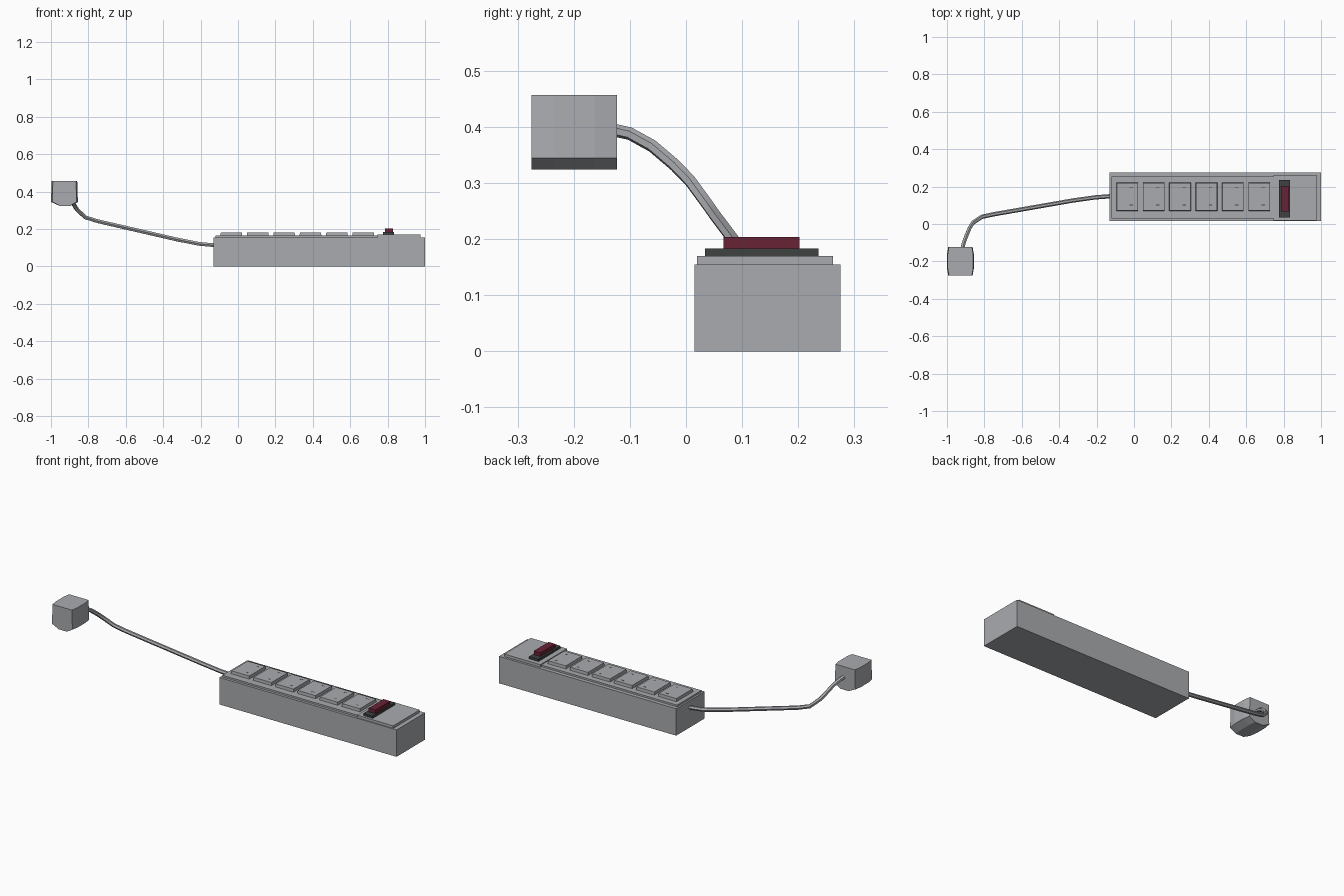
import bpy
import bmesh

if "Cube" in bpy.data.objects:
    bpy.data.objects.remove(bpy.data.objects["Cube"])


def material(name, rgb):
    m = bpy.data.materials.new(name)
    m.diffuse_color = (*rgb, 1)
    m.use_nodes = True
    m.node_tree.nodes["Principled BSDF"].inputs["Base Color"].default_value = m.diffuse_color
    return m


GREY = material("light_grey", (0.40, 0.41, 0.43))
DARK = material("dark_grey", (0.05, 0.055, 0.055))
RED = material("dark_red", (0.14, 0.016, 0.035))


def finish(name, bm, mat):
    bmesh.ops.recalc_face_normals(bm, faces=bm.faces)
    me = bpy.data.meshes.new(name)
    bm.to_mesh(me)
    bm.free()
    me.materials.append(mat)
    ob = bpy.data.objects.new(name, me)
    bpy.context.collection.objects.link(ob)
    return ob


def box(name, x, y, z, mat, taper=0.0):
    """Box from (min, max) ranges; taper pulls the top edges inward."""
    bm = bmesh.new()
    bmesh.ops.create_cube(bm, size=1)
    for v in bm.verts:
        top = v.co.z > 0
        t = taper if top else 0
        v.co = (x[1] - t if v.co.x > 0 else x[0] + t,
                y[1] - t if v.co.y > 0 else y[0] + t,
                z[1] if top else z[0])
    return finish(name, bm, mat)


# strip body and its two top plates
box("strip_body", (-0.13, 1.0), (0.015, 0.275), (0, 0.155), GREY)
box("socket_plate", (-0.12, 0.75), (0.03, 0.253), (0.15, 0.165), GREY)
box("switch_plate", (0.745, 0.975), (0.02, 0.262), (0.15, 0.17), GREY)

# six raised sockets with small slots
for i in range(6):
    x = -0.094 + 0.141 * i
    box(f"socket_{i + 1}", (x, x + 0.117), (0.07, 0.221), (0.16, 0.182), GREY, 0.002)
    for j, y in enumerate((0.102, 0.194)):
        box(f"socket_{i + 1}_slot_{j + 1}", (x + 0.071, x + 0.089),
            (y - 0.002, y + 0.002), (0.178, 0.1825), DARK)

# rocker switch
box("switch_base", (0.775, 0.835), (0.034, 0.236), (0.165, 0.183), DARK)
box("switch_rocker", (0.786, 0.829), (0.067, 0.202), (0.18, 0.204), RED)

# plug: six-sided section lofted along y, slightly swollen at mid length
bm = bmesh.new()
profile = [(-0.95, 0.457), (0.95, 0.457), (1, 0.345),
           (0.45, 0.324), (-0.35, 0.324), (-1, 0.345)]
rings = []
for y, half in ((-0.275, 0.065), (-0.235, 0.072), (-0.163, 0.072), (-0.123, 0.065)):
    rings.append([bm.verts.new((-0.928 + px * half, y, pz)) for px, pz in profile])
for a, b in zip(rings, rings[1:]):
    for k in range(6):
        n = (k + 1) % 6
        bm.faces.new((a[k], a[n], b[n], b[k]))
bm.faces.new(rings[0])
bm.faces.new(rings[-1])
finish("plug", bm, GREY)

# cable from strip to plug
path = [(-0.12, 0.149, 0.113), (-0.21, 0.142, 0.121), (-0.33, 0.125, 0.145),
        (-0.75, 0.052, 0.242), (-0.815, 0.038, 0.262), (-0.86, 0.008, 0.303),
        (-0.878, -0.02, 0.332), (-0.895, -0.06, 0.366), (-0.91, -0.1, 0.388),
        (-0.92, -0.14, 0.397)]
cu = bpy.data.curves.new("cable", "CURVE")
cu.dimensions = "3D"
cu.bevel_depth = 0.0115
cu.bevel_resolution = 1
cu.use_fill_caps = True
sp = cu.splines.new("POLY")
sp.points.add(len(path) - 1)
for p, co in zip(sp.points, path):
    p.co = (*co, 1)
cu.materials.append(GREY)
cable = bpy.data.objects.new("cable", cu)
bpy.context.collection.objects.link(cable)
bpy.context.view_layer.objects.active = cable
cable.select_set(True)
bpy.ops.object.convert(target="MESH")
bpy.ops.object.shade_smooth_by_angle()
